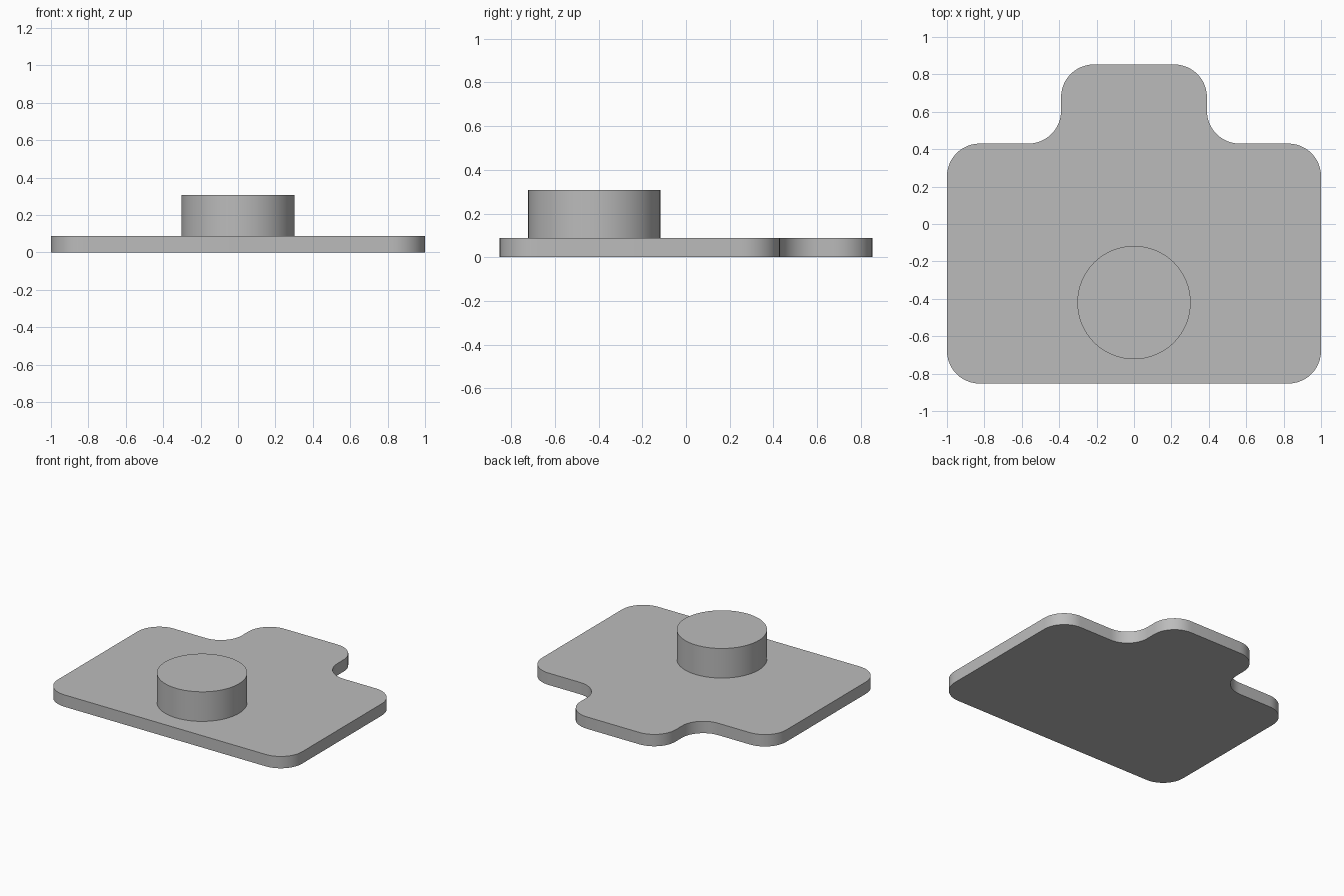
import bpy, bmesh, math
from mathutils import Vector

cube = bpy.data.objects.get("Cube")
if cube:
    bpy.data.objects.remove(cube, do_unlink=True)

grey = bpy.data.materials.new("plain grey")
grey.use_nodes = True
colour = (0.5, 0.5, 0.5, 1)
grey.diffuse_color = colour
grey.node_tree.nodes["Principled BSDF"].inputs["Base Color"].default_value = colour


def rounded(corners, radius, steps=12):
    """Replace each right-angled corner with a circular arc."""
    points = []
    for i, corner in enumerate(corners):
        p = Vector(corner)
        a = (Vector(corners[i - 1]) - p).normalized()
        b = (Vector(corners[(i + 1) % len(corners)]) - p).normalized()
        centre = p + (a + b) * radius
        for k in range(steps + 1):
            t = k / steps * math.pi / 2
            points.append(centre - (b * math.cos(t) + a * math.sin(t)) * radius)
    return points


def extrude_outline(name, outline, bottom, top):
    """Make a flat-capped solid from a closed outline."""
    bm = bmesh.new()
    face = bm.faces.new([bm.verts.new((p[0], p[1], bottom)) for p in outline])
    result = bmesh.ops.extrude_face_region(bm, geom=[face])
    verts = [v for v in result["geom"] if isinstance(v, bmesh.types.BMVert)]
    bmesh.ops.translate(bm, verts=verts, vec=(0, 0, top - bottom))
    bmesh.ops.recalc_face_normals(bm, faces=bm.faces)
    mesh = bpy.data.meshes.new(name)
    bm.to_mesh(mesh)
    bm.free()
    mesh.materials.append(grey)
    obj = bpy.data.objects.new(name, mesh)
    bpy.context.collection.objects.link(obj)
    bpy.ops.object.select_all(action="DESELECT")
    obj.select_set(True)
    bpy.context.view_layer.objects.active = obj
    bpy.ops.object.shade_smooth_by_angle(angle=math.radians(30))
    return obj


# Base plate with a tab at the back
half = [(1, -0.853), (1, 0.43), (0.39, 0.43), (0.39, 0.853)]
corners = half + [(-x, y) for x, y in reversed(half)]
extrude_outline("base_plate", rounded(corners, 0.175), 0, 0.088)

# Round boss standing on the plate
segments = 64
circle = [(0.303 * math.cos(math.tau * i / segments),
           -0.42 + 0.303 * math.sin(math.tau * i / segments)) for i in range(segments)]
extrude_outline("round_boss", circle, 0.08, 0.307)
